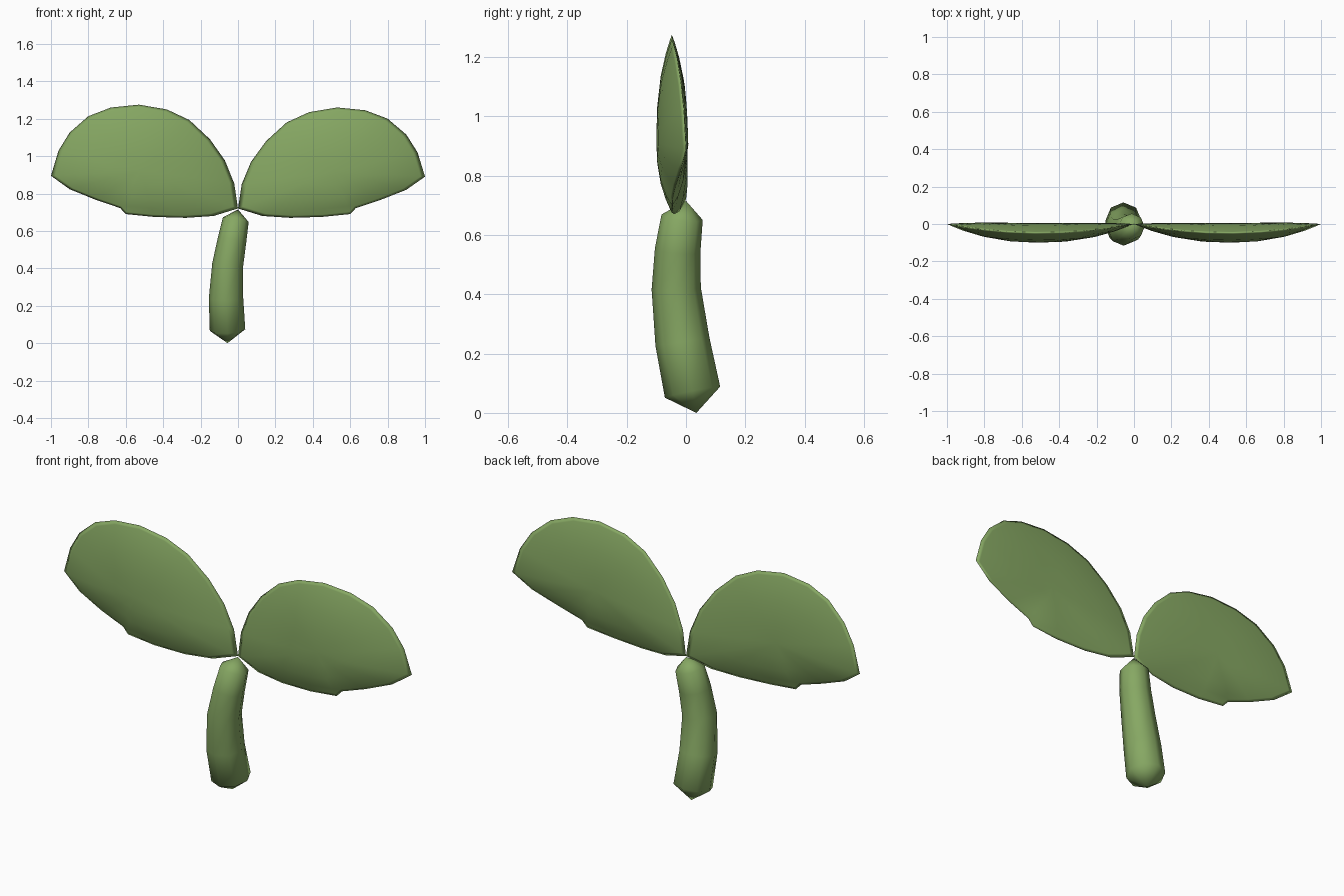
import bpy, bmesh
from mathutils import Vector

if "Cube" in bpy.data.objects:
    bpy.data.objects.remove(bpy.data.objects["Cube"])

leaf_green = bpy.data.materials.new("leaf green")
leaf_green.use_nodes = True
GREEN = (0.24, 0.39, 0.125, 1)
leaf_green.diffuse_color = GREEN
leaf_green.node_tree.nodes["Principled BSDF"].inputs["Base Color"].default_value = GREEN


def finish(bm, name):
    bmesh.ops.recalc_face_normals(bm, faces=bm.faces)
    mesh = bpy.data.meshes.new(name)
    bm.to_mesh(mesh)
    bm.free()
    mesh.materials.append(leaf_green)
    mesh.shade_smooth()
    obj = bpy.data.objects.new(name, mesh)
    bpy.context.collection.objects.link(obj)
    return obj


def bridge(bm, a, b):
    for i in range(len(a)):
        j = (i + 1) % len(a)
        bm.faces.new((a[i], a[j], b[j], b[i]))


def cap(bm, ring, tip):
    for i in range(len(ring)):
        bm.faces.new((ring[i], ring[(i + 1) % len(ring)], tip))


# Leaf outline (x, z): over the top to the tip, then back along the belly
NOTCH = (0.6, 0.69)
OUTLINE = [(0, .72), (.02, .85), (.07, .97), (.15, 1.08), (.26, 1.18), (.38, 1.235),
           (.53, 1.26), (.68, 1.245), (.8, 1.2), (.9, 1.115), (.96, 1.02), (1, .89),
           (.9, .82), (.76, .765), (.63, .722), NOTCH, (.45, .675), (.28, .67), (.13, .68)]
CENTER = Vector((.52, .92))


def rim_depth(x):
    return -0.048 * max(0, 1 - ((x - .5) / .5) ** 2)


def leaf(name, side, lift):
    bm = bmesh.new()

    def vert(p, r, face):
        q = CENTER.lerp(Vector(p), r)
        swell = 0.052 * (1 - r ** 2.5)
        if p == NOTCH and r > .9:
            swell *= 0.3
        z = q.y + lift * max(0, q.y - .72)
        return bm.verts.new((side * q.x, rim_depth(q.x) + face * swell, z))

    rim = [vert(p, 1, 0) for p in OUTLINE]
    for face in (-1, 1):
        outer = rim
        for r in (.95, .82, .6, .3):
            ring = [vert(p, r, face) for p in OUTLINE]
            bridge(bm, outer, ring)
            outer = ring
        cap(bm, outer, vert(CENTER, 0, face))
    return finish(bm, name)


leaf("left_leaf", 1, 0)
leaf("right_leaf", -1, 0.028)

# Stem: curved tapering tube with pointed ends, as (centre, radius)
PATH = [((-.056, .022, .07), .095), ((-.064, -.012, .24), .092), ((-.055, -.033, .42), .083),
        ((-.032, -.028, .55), .077), ((-.012, -.013, .66), .07)]
bm = bmesh.new()
rings = []
for i, (c, radius) in enumerate(PATH):
    before, after = PATH[max(i - 1, 0)][0], PATH[min(i + 1, len(PATH) - 1)][0]
    turn = Vector((0, 0, 1)).rotation_difference(Vector(after) - Vector(before)).to_matrix().to_4x4()
    turn.translation = c
    rings.append(bmesh.ops.create_circle(bm, segments=8, radius=radius, matrix=turn)["verts"])
for a, b in zip(rings, rings[1:]):
    bridge(bm, a, b)
cap(bm, rings[0], bm.verts.new((-.056, .035, 0)))
cap(bm, rings[-1], bm.verts.new((0, 0, .715)))
finish(bm, "stem")
